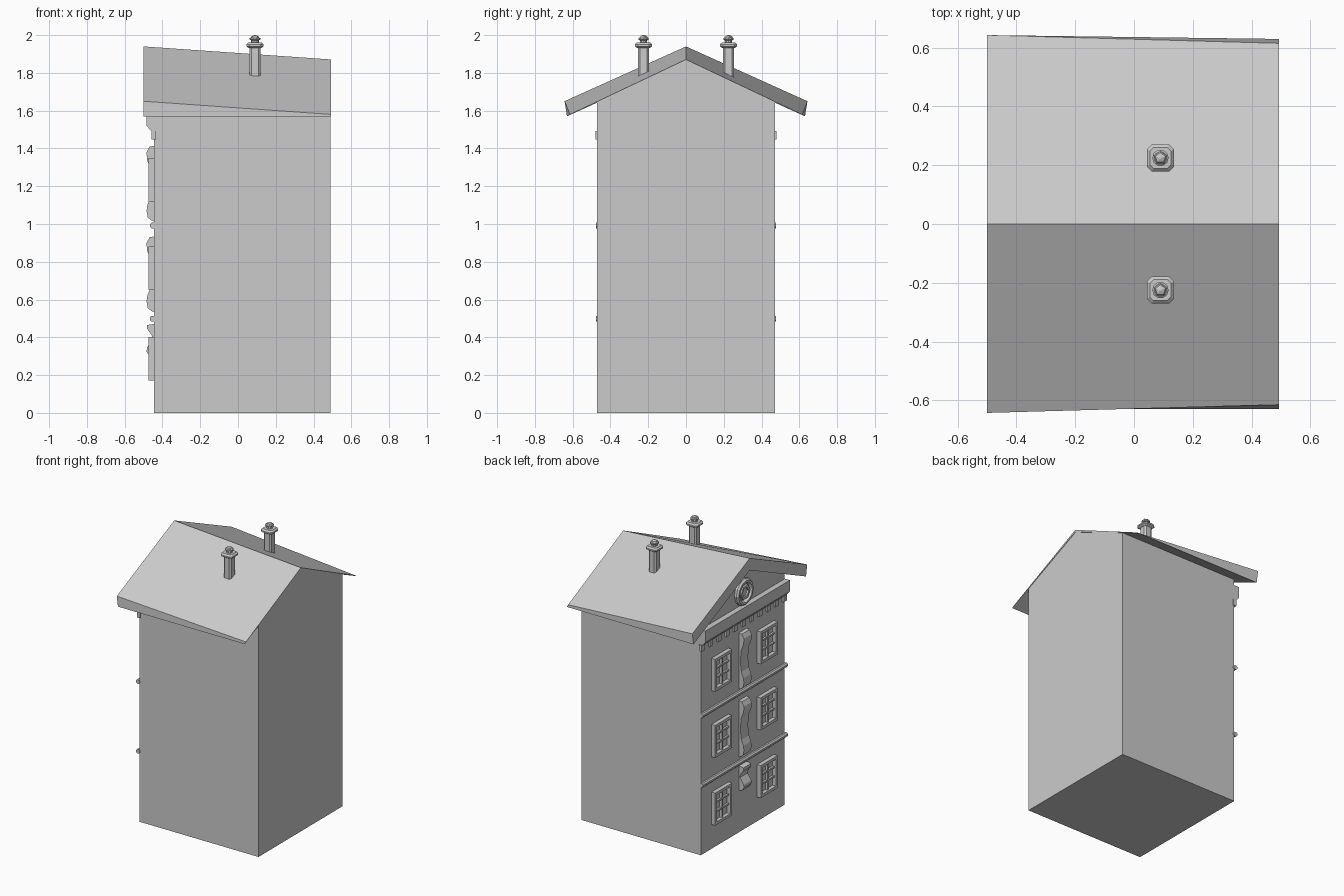
import bpy, bmesh, math
from mathutils import Vector

if "Cube" in bpy.data.objects:
    bpy.data.objects.remove(bpy.data.objects["Cube"])

stone = bpy.data.materials.new("grey_stone")
stone.diffuse_color = (0.6, 0.6, 0.6, 1)
stone.use_nodes = True
stone.node_tree.nodes["Principled BSDF"].inputs["Base Color"].default_value = stone.diffuse_color

WALL = -0.445   # x of the decorated facade


def finish(name, bm):
    bmesh.ops.recalc_face_normals(bm, faces=bm.faces)
    me = bpy.data.meshes.new(name)
    bm.to_mesh(me)
    bm.free()
    me.materials.append(stone)
    ob = bpy.data.objects.new(name, me)
    bpy.context.collection.objects.link(ob)
    return ob


def loft(bm, loops):
    """Skin a list of equal-length closed loops and cap both ends."""
    rings = [[bm.verts.new(p) for p in loop] for loop in loops]
    n = len(rings[0])
    for a, b in zip(rings, rings[1:]):
        for i in range(n):
            j = (i + 1) % n
            bm.faces.new((a[i], a[j], b[j], b[i]))
    bm.faces.new(rings[0])
    bm.faces.new(rings[-1])


def box(bm, x0, x1, y0, y1, z0, z1):
    loft(bm, [[(x0, y0, z), (x1, y0, z), (x1, y1, z), (x0, y1, z)] for z in (z0, z1)])


def prism_y(name, pts, y0, y1):
    """Extrude an (x, z) profile along y."""
    bm = bmesh.new()
    loft(bm, [[(x, y, z) for x, z in pts] for y in (y0, y1)])
    return finish(name, bm)


def circle(r, n, z, cx=0, cy=0, start=0):
    return [(cx + r * math.cos(start + 2 * math.pi * i / n),
             cy + r * math.sin(start + 2 * math.pi * i / n), z) for i in range(n)]


def cut_square(h, c, z, cx, cy):
    """Square of half-width h with corners cut by c."""
    p = [(h, -h + c), (h, h - c), (h - c, h), (-h + c, h),
         (-h, h - c), (-h, -h + c), (-h + c, -h), (h - c, -h)]
    return [(cx + x, cy + y, z) for x, y in p]


# House body with gabled top
bm = bmesh.new()
section = [(-0.47, 0), (0.47, 0), (0.47, 1.645), (0, 1.86), (-0.47, 1.645)]
loft(bm, [[(x, y, z) for y, z in section] for x in (WALL, 0.49)])
finish("house_body", bm)

# Roof: thick over the facade, thinning to the rear
bm = bmesh.new()
loops = []
for x, ridge, eave_y, eave_z in ((-0.5, 1.94, 0.643, 1.65), (0.493, 1.871, 0.615, 1.58)):
    pts = [(-0.63, 1.57), (-eave_y, eave_z), (0, ridge), (eave_y, eave_z), (0.63, 1.57), (0, 1.855)]
    loops.append([(x, y, z) for y, z in pts])
loft(bm, loops)
finish("roof", bm)

# Two chimneys with rounded caps and small finials
for side, label in ((-1, "front"), (1, "rear")):
    cx, cy = 0.09, side * 0.225
    bm = bmesh.new()
    loft(bm, [cut_square(0.03, 0.011, z, cx, cy) for z in (1.765, 1.945)])
    finish("chimney_shaft_" + label, bm)
    bm = bmesh.new()
    loft(bm, [cut_square(h, h * 0.35, z, cx, cy)
              for h, z in ((0.034, 1.932), (0.046, 1.94), (0.046, 1.95), (0.036, 1.96))])
    finish("chimney_cap_" + label, bm)
    bm = bmesh.new()
    loft(bm, [circle(r, 10, z, cx, cy) for r, z in ((0.02, 1.955), (0.02, 1.972), (0.028, 1.976),
                                                    (0.028, 1.984), (0.022, 1.988))])
    loft(bm, [circle(r, 5, z, cx, cy, math.pi / 2) for r, z in ((0.024, 1.986), (0.018, 1.995), (0.004, 2.0))])
    finish("chimney_finial_" + label, bm)

# Cornice below the gable and its row of dentils
prism_y("cornice", [(WALL + 0.01, 1.6), (-0.484, 1.6), (-0.484, 1.52), (-0.458, 1.49), (WALL + 0.01, 1.49)],
        -0.472, 0.472)
bm = bmesh.new()
for i in range(11):
    y = -0.46 + 0.092 * i
    box(bm, -0.457, WALL + 0.01, y - 0.018, y + 0.018, 1.447, 1.492)
finish("dentils", bm)

# String courses between the storeys
for i, z in enumerate((0.498, 0.992)):
    pts = [(x - 0.452, q + z) for x, q, _ in circle(0.016, 8, 0, start=math.pi / 8)]
    prism_y("string_course_%d" % (i + 1), pts, -0.476, 0.476)

# Six windows: frame, glazing bars and recessed panes
for floor, z0 in enumerate((0.172, 0.652, 1.12)):
    for side, label in ((-1, "right"), (1, "left")):
        cy, w, h, b = side * 0.255, 0.095, 0.23, 0.02
        z1 = z0 + h
        bm = bmesh.new()
        for s in (-1, 1):
            ya, yb = sorted((cy + s * w, cy + s * (w - b)))
            box(bm, -0.474, WALL + 0.01, ya, yb, z0, z1)
        for za, zb in ((z0, z0 + b), (z1 - b, z1)):
            box(bm, -0.474, WALL + 0.01, cy - w + b, cy + w - b, za, zb)
        finish("window_frame_%s_%d" % (label, floor + 1), bm)
        bm = bmesh.new()
        box(bm, -0.464, WALL + 0.01, cy - 0.007, cy + 0.007, z0 + b, z1 - b)
        for f in (0.37, 0.66):
            zc = z0 + h * f
            box(bm, -0.462, WALL + 0.01, cy - w + b, cy + w - b, zc - 0.006, zc + 0.006)
        finish("glazing_bars_%s_%d" % (label, floor + 1), bm)
        bm = bmesh.new()
        box(bm, WALL - 0.003, WALL + 0.003, cy - w + b, cy + w - b, z0 + b, z1 - b)
        finish("window_pane_%s_%d" % (label, floor + 1), bm)

# Scrolled ornaments down the middle of the facade
back = WALL + 0.01
for i, z in enumerate((0.53, 1.01)):
    scroll = [(0, back), (0.01, -0.46), (0.025, -0.478), (0.06, -0.484), (0.09, -0.48), (0.13, -0.464),
              (0.2, -0.456), (0.28, -0.462), (0.33, -0.482), (0.37, -0.484), (0.4, -0.468), (0.405, back)]
    prism_y("scroll_ornament_%d" % (i + 1), [(x, z + dz) for dz, x in scroll], -0.043, 0.043)
lower = [(0.295, back), (0.3, -0.468), (0.325, -0.484), (0.345, -0.482), (0.39, -0.454),
         (0.41, -0.456), (0.445, -0.481), (0.465, -0.481), (0.472, back)]
prism_y("lower_ornament", [(x, z) for z, x in lower], -0.043, 0.043)

# Round gable window: moulded ring with a six-sided centre
def disc_loop(r, x, n):
    return [(x, r * math.cos(2 * math.pi * i / n), 1.69 + r * math.sin(2 * math.pi * i / n)) for i in range(n)]

bm = bmesh.new()
loft(bm, [disc_loop(r, x, 12) for r, x in ((0.094, back), (0.094, -0.46), (0.084, -0.472),
                                          (0.07, -0.472), (0.06, -0.453))])
finish("round_window_ring", bm)
bm = bmesh.new()
loft(bm, [disc_loop(r, x, 6) for r, x in ((0.052, back), (0.052, -0.468), (0.034, -0.468), (0.034, -0.456))])
finish("round_window_centre", bm)
